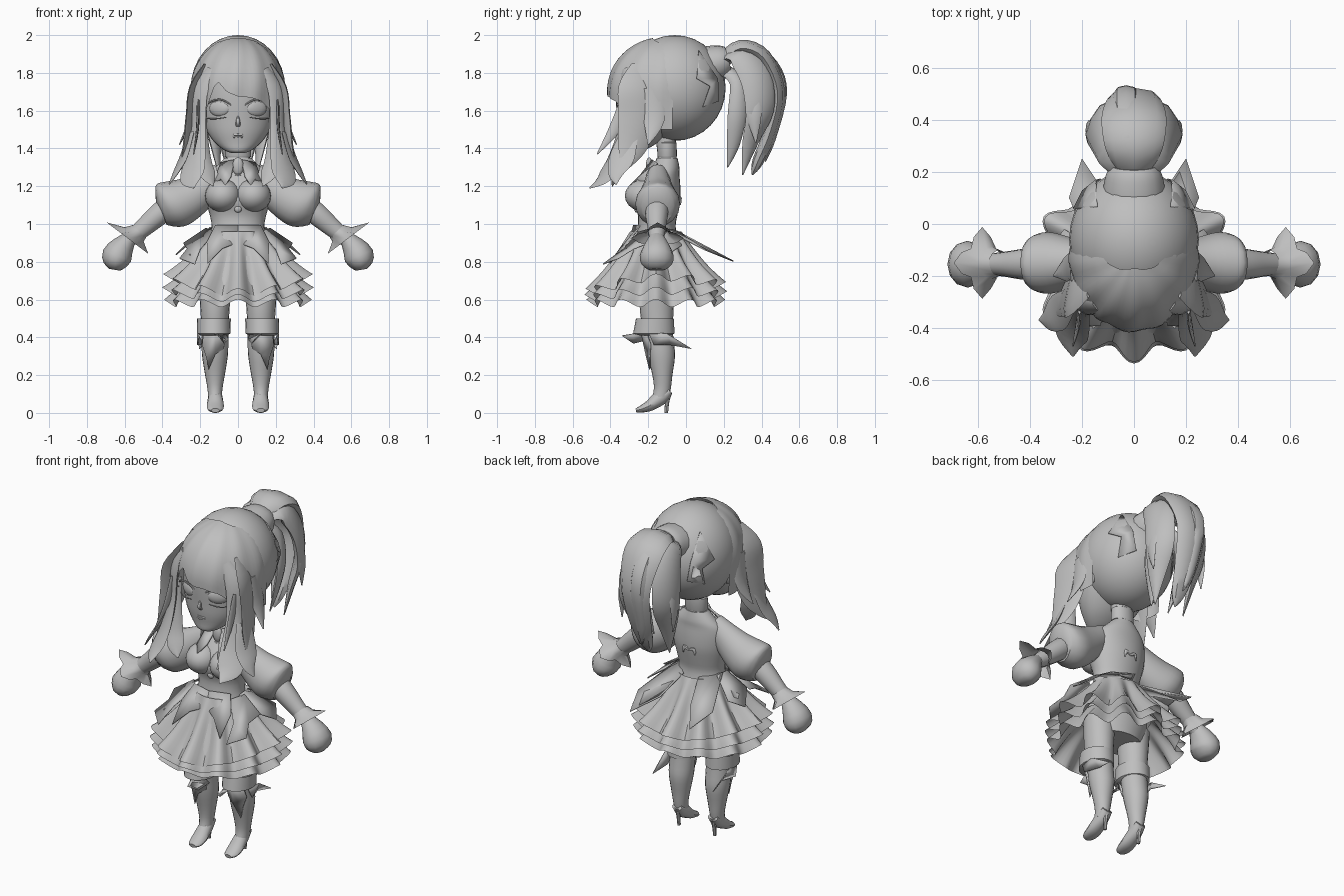
import bpy, bmesh, math
from mathutils import Vector as V

grey = bpy.data.materials.new("plain_grey")
grey.diffuse_color = (0.52, 0.52, 0.52, 1)


def make(name, verts, faces, mirror=False, thick=0):
    me = bpy.data.meshes.new(name)
    me.from_pydata([tuple(v) for v in verts], [], faces)
    bm = bmesh.new()
    bm.from_mesh(me)
    bmesh.ops.recalc_face_normals(bm, faces=bm.faces)
    bm.to_mesh(me)
    bm.free()
    me.materials.append(grey)
    ob = bpy.data.objects.new(name, me)
    bpy.context.collection.objects.link(ob)
    if thick:
        ob.modifiers.new("thickness", 'SOLIDIFY').thickness = thick
    if mirror:
        m = ob.modifiers.new("mirror", 'MIRROR')
        m.use_mirror_merge = False
    return ob


def skin(name, rings, mirror=False, caps=True, closed=True):
    """Bridge rows of equal point counts."""
    n = len(rings[0])
    faces = [(i * n + j, i * n + (j + 1) % n, (i + 1) * n + (j + 1) % n, (i + 1) * n + j)
             for i in range(len(rings) - 1) for j in range(n if closed else n - 1)]
    if caps and closed:
        faces += [tuple(range(n))[::-1], tuple(range((len(rings) - 1) * n, len(rings) * n))]
    return make(name, [p for r in rings for p in r], faces, mirror)


def smooth_path(rows, k=4):
    """Catmull-Rom through rows of numbers."""
    out, last = [], len(rows) - 1
    for i in range(last):
        p0, p1, p2, p3 = rows[max(i - 1, 0)], rows[i], rows[i + 1], rows[min(i + 2, last)]
        for s in range(k):
            t = s / k
            out.append([.5 * (2 * b + (c - a) * t + (2 * a - 5 * b + 4 * c - d) * t * t
                              + (3 * b - a - 3 * c + d) * t ** 3)
                        for a, b, c, d in zip(p0, p1, p2, p3)])
    return out + [list(rows[-1])]


def loft(name, rows, mirror=False, n=20, k=3, cx=0):
    """Upright form: rows of z, centre y, radius x, radius y."""
    rings = [[(cx + rx * math.cos(j * math.tau / n), cy + ry * math.sin(j * math.tau / n), z)
              for j in range(n)] for z, cy, rx, ry in smooth_path(rows, k)]
    return skin(name, rings, mirror)


def strand(name, rows, side=(1, 0, 0), mirror=True, n=8, k=4):
    """Swept form: rows of x, y, z, half width along side, half thickness."""
    pts = smooth_path(rows, k)
    rings = []
    for i, p in enumerate(pts):
        t = (V(pts[min(i + 1, len(pts) - 1)][:3]) - V(pts[max(i - 1, 0)][:3])).normalized()
        s = V(side)
        s = (s - t * s.dot(t)).normalized()
        u = t.cross(s)
        w, h = max(p[3], .002), max(p[4], .002)
        rings.append([V(p[:3]) + s * w * math.cos(a) + u * h * math.sin(a)
                      for a in (j * math.tau / n for j in range(n))])
    return skin(name, rings, mirror)


def ball(name, loc, radii, turn=0, mirror=False, seg=24):
    bpy.ops.mesh.primitive_uv_sphere_add(segments=seg, ring_count=seg // 2, location=(0, 0, 0))
    src = bpy.context.object
    c, s = math.cos(turn), math.sin(turn)
    verts = []
    for v in src.data.vertices:
        x, y, z = (a * b for a, b in zip(v.co, radii))
        verts.append((loc[0] + c * x - s * y, loc[1] + s * x + c * y, loc[2] + z))
    faces = [tuple(f.vertices) for f in src.data.polygons]
    bpy.data.objects.remove(src)
    return make(name, verts, faces, mirror)


def plate(name, pts, mirror=True, thick=.006):
    return make(name, pts, [tuple(range(len(pts)))], mirror, thick)


# Head and face
ball("skull_hair", (0, -.06, 1.72), (.25, .27, .28), seg=32)
loft("face", [(1.375, -.30, .03, .025), (1.388, -.285, .068, .06), (1.43, -.25, .122, .10),
              (1.49, -.22, .165, .14), (1.56, -.19, .192, .175), (1.63, -.18, .202, .19),
              (1.72, -.17, .205, .20), (1.82, -.16, .19, .19), (1.92, -.14, .12, .13)], n=28)
ball("eye", (.098, -.333, 1.612), (.06, .02, .043), .45, True, 16)
strand("upper_lash", [(.035, -.366, 1.63, .003, .003), (.09, -.362, 1.658, .005, .005),
                      (.15, -.335, 1.645, .005, .005), (.19, -.29, 1.60, .002, .002)], (0, 0, 1))
strand("lower_lash", [(.06, -.363, 1.565, .002, .002), (.12, -.345, 1.557, .003, .003),
                      (.2, -.28, 1.56, .002, .002)], (0, 0, 1))
strand("nose", [(0, -.358, 1.575, .005, .005), (0, -.37, 1.54, .012, .01),
                (0, -.358, 1.52, .014, .006)], mirror=False)
for z, w in ((1.472, .038), (1.46, .03)):
    strand("lip", [(-w, -.348, z, .003, .003), (0, -.36, z, .006, .005),
                   (w, -.348, z, .003, .003)], (0, 0, 1), False)
ball("ear", (.2, -.12, 1.6), (.03, .035, .055), 0, True, 12)

# Swept fringe, wrapped round the forehead from the parting
rings = []
COLS = 40
fringe_edge = [(-100, 1.50), (-70, 1.50), (-50, 1.56), (-38, 1.64), (-27, 1.76), (-14, 1.70),
               (0, 1.675), (15, 1.67), (30, 1.65), (45, 1.60), (70, 1.50), (100, 1.50)]
for r in range(13):
    row = []
    for c in range(COLS + 1):
        a = -100 + 200 * c / COLS
        for (a0, z0), (a1, z1) in zip(fringe_edge, fringe_edge[1:]):
            if a0 <= a <= a1:
                edge = z0 + (z1 - z0) * (a - a0) / (a1 - a0)
        t = r / 12
        top = math.radians(80 - 25 * (abs(a) / 100) ** 2)
        low = math.asin((edge - 1.7) / .29)
        e = top + (low - top) * t
        h = math.cos(e) if e > 0 else 1 + .05 * e
        g = math.radians(a)
        ripple = 1 + .015 * math.sin(a * .22 + 3 * t)
        row.append((.25 * h * math.sin(g) * ripple, -.12 - .295 * h * math.cos(g) * ripple,
                    1.70 + .29 * math.sin(e)))
    rings.append(row)
skin("fringe", rings, closed=False)

# Long locks framing the face
strand("side_lock", [(.17, -.24, 1.84, .05, .01), (.228, -.25, 1.72, .11, .018), (.245, -.25, 1.58, .11, .018),
                     (.265, -.28, 1.43, .085, .018), (.295, -.32, 1.32, .035, .008), (.31, -.33, 1.28, .002, .002)],
       (-.25, 1, 0))
strand("front_lock", [(.14, -.32, 1.82, .03, .01), (.2, -.32, 1.70, .05, .014), (.208, -.33, 1.52, .045, .015),
                      (.225, -.37, 1.36, .065, .015), (.245, -.43, 1.25, .07, .01), (.235, -.51, 1.19, .004, .003)],
       (.8, .6, 0))
strand("inner_lock", [(.19, -.31, 1.65, .025, .01), (.19, -.32, 1.5, .03, .012), (.18, -.34, 1.35, .04, .012),
                      (.16, -.37, 1.26, .045, .008), (.13, -.39, 1.2, .003, .003)], (.9, -.4, 0))
strand("forward_wisp", [(.21, -.32, 1.65, .03, .008), (.215, -.38, 1.5, .03, .008),
                        (.235, -.47, 1.37, .003, .003)], (0, 1, 0))
strand("rear_lock", [(.235, -.18, 1.72, .05, .01), (.255, -.17, 1.55, .055, .012),
                     (.31, -.2, 1.42, .003, .003)], (0, 1, 0))
strand("outer_wisp", [(.25, -.3, 1.48, .05, .01), (.29, -.34, 1.35, .07, .01), (.33, -.37, 1.27, .045, .008),
                      (.365, -.37, 1.21, .004, .003)], (.3, 1, 0))

# Hair tie, ribbon points and ponytail
strand("hair_tie", [(0, .1, 1.83, .115, .1), (0, .13, 1.84, .12, .105), (0, .19, 1.86, .108, .09),
                    (0, .225, 1.87, .09, .07)], mirror=False, n=16)
plate("ribbon_points", [(.145, .07, 1.92), (.15, .17, 1.77), (.13, .175, 1.65), (.19, .09, 1.62),
                        (.2, .13, 1.73), (.235, .06, 1.77)])
strand("tail_centre", [(0, .19, 1.86, .06, .04), (0, .29, 1.93, .11, .045), (0, .41, 1.88, .125, .045),
                       (0, .485, 1.7, .10, .04), (0, .45, 1.5, .08, .035), (0, .38, 1.33, .045, .03),
                       (0, .35, 1.26, .004, .004)], mirror=False)
strand("tail_side", [(.04, .2, 1.87, .04, .02), (.09, .29, 1.89, .08, .03), (.13, .37, 1.77, .09, .03),
                     (.14, .39, 1.6, .085, .03), (.12, .34, 1.43, .05, .02), (.1, .3, 1.26, .003, .003)], (-.5, 1, .4))
strand("tail_inner", [(.03, .2, 1.82, .04, .02), (.08, .27, 1.75, .04, .02), (.1, .27, 1.58, .05, .02),
                      (.08, .25, 1.42, .035, .015), (.06, .22, 1.3, .003, .003)], (-.2, 1, .2))
strand("tail_ridge", [(-.01, .22, 1.9, .03, .02), (-.02, .33, 1.945, .05, .025), (-.03, .46, 1.84, .05, .03),
                      (-.03, .51, 1.69, .045, .025), (-.02, .46, 1.45, .03, .015), (0, .42, 1.33, .003, .003)],
       mirror=False)
strand("tail_wisp", [(.15, .36, 1.72, .03, .01), (.175, .36, 1.58, .04, .012), (.17, .37, 1.43, .003, .003)], (0, 1, 0))

# Neck, bodice and collar
loft("neck", [(1.26, -.1, .075, .055), (1.36, -.1, .062, .05), (1.48, -.11, .062, .055)])
loft("neck_band", [(1.355, -.1, .068, .05), (1.36, -.1, .07, .052), (1.43, -.1, .068, .05),
                   (1.435, -.1, .06, .045)], k=1)
loft("bodice", [(1.35, -.1, .07, .055), (1.30, -.105, .12, .07), (1.26, -.12, .155, .085),
                (1.2, -.14, .172, .11), (1.13, -.155, .172, .125), (1.05, -.15, .15, .105),
                (.99, -.155, .14, .1), (.93, -.155, .15, .11), (.85, -.155, .18, .13),
                (.72, -.155, .19, .14), (.62, -.155, .15, .12)], n=28)
ball("bust", (.08, -.212, 1.15), (.096, .112, .088), 0, True, 20)
ball("button", (0, -.262, 1.08), (.02, .012, .02), 0, False, 12)
plate("collar_flap", [(.015, -.175, 1.335), (.09, -.15, 1.32), (.13, -.215, 1.2), (.09, -.255, 1.235),
                      (.065, -.29, 1.2), (.035, -.24, 1.25)], thick=.01)
ball("brooch", (0, -.195, 1.305), (.03, .018, .048), 0, False, 16)
plate("brooch_tail", [(0, -.2, 1.27), (.025, -.21, 1.25), (.015, -.245, 1.18), (0, -.25, 1.2)])
strand("back_bow", [(0, -.03, 1.12, .005, .005), (.03, -.028, 1.135, .012, .006),
                    (.04, -.03, 1.1, .003, .003)], (0, 0, 1))


# Puffed sleeves, arms, cuffs and fists
def tilted(x, z, ax, az, ry, spike=0, n=16):
    """Ring whose upright axis leans by (ax, az)."""
    out = []
    for a in (j * math.tau / n for j in range(n)):
        q = 1 + spike * math.cos(4 * a)
        out.append((x + ax * q * math.cos(a), -.15 + ry * q * math.sin(a), z + az * q * math.cos(a)))
    return out


sleeve_rows = [(.10, 1.245, .02, .07, .06), (.18, 1.185, .04, .085, .08), (.25, 1.14, .05, .1, .1),
               (.32, 1.11, .055, .115, .118), (.372, 1.1, .052, .115, .112), (.408, 1.095, .03, .1, .085)]
skin("sleeve", [tilted(*r) for r in smooth_path(sleeve_rows, 3)] + [tilted(.41, 1.07, .025, .05, .05)], True)
strand("arm", [(.33, -.15, 1.125, .06, .06), (.42, -.155, 1.05, .06, .06), (.5, -.155, .98, .048, .05),
               (.57, -.155, .92, .04, .04), (.6, -.155, .88, .04, .04)], (0, 1, 0), n=14)
skin("glove_cuff", [tilted(.52, .965, .038, .029, .048), tilted(.55, .945, .048, .036, .06, .05),
                    tilted(.585, .925, .086, .065, .108, .28)], True, caps=False)
strand("fist", [(.57, -.155, .93, .04, .035), (.607, -.155, .885, .068, .06), (.64, -.155, .832, .09, .08),
                (.65, -.155, .785, .08, .062), (.655, -.155, .758, .045, .03)], (0, 1, 0), n=12, k=2)


# Layered, folded skirt; the top layer lifts at the sides and back
def skirt(name, rows, folds, amp, lift=0., n=120):
    rows = smooth_path(rows, 4)
    rings = []
    for i, (r, z) in enumerate(rows):
        t = i / (len(rows) - 1)
        ring = []
        for j in range(n):
            a = j * math.tau / n
            wave = math.cos(folds * a + math.pi / 2 * (folds % 4))
            q = r + amp * t * wave
            ring.append((q * math.cos(a), -.16 + .94 * q * math.sin(a),
                         z + t * (.02 * wave + lift * (math.cos(2 * a) + .6 * math.sin(a)))))
        rings.append(ring)
    skin(name, rings, caps=False)


skirt("skirt_top_layer", [(.145, .96), (.2, .87), (.275, .77), (.36, .685)], 12, .036, .03)
skirt("skirt_middle_layer", [(.2, .83), (.295, .71), (.37, .63)], 12, .032, .015)
skirt("skirt_under_layer", [(.2, .77), (.3, .66), (.365, .58)], 12, .026)

# Pointed waist panels and tails
plate("front_panel", [(0, -.275, .99), (.12, -.24, .99), (.165, -.3, .9), (.16, -.4, .79), (.08, -.345, .87),
                      (0, -.3, .9)])
plate("side_panel", [(.12, -.25, .96), (.17, -.18, .98), (.29, -.2, .9), (.27, -.28, .87), (.31, -.36, .82),
                     (.23, -.44, .79), (.2, -.33, .87)])
plate("hip_panel", [(.15, -.2, .98), (.14, -.1, .98), (.27, -.02, .89), (.33, -.1, .84), (.27, -.2, .9)])
plate("back_tail", [(.15, -.14, .98), (.05, -.05, .96), (.1, .1, .86), (.2, .25, .8), (.25, .1, .86)])

# Legs, boots and heels
loft("leg", [(.72, -.15, .09, .09), (.56, -.155, .078, .09), (.45, -.15, .072, .08), (.38, -.14, .071, .075),
             (.3, -.13, .068, .072), (.2, -.125, .052, .053), (.13, -.125, .04, .045), (.08, -.135, .036, .045)],
     True, cx=.122)
loft("boot_cuff", [(.485, -.16, .07, .08), (.5, -.165, .09, .1), (.42, -.17, .088, .11), (.41, -.165, .07, .08)],
     True, k=1, cx=.128)
plate("boot_front_point", [(.06, -.22, .45), (.12, -.245, .45), (.18, -.22, .45), (.19, -.19, .36), (.17, -.195, .3),
                           (.155, -.195, .23), (.12, -.215, .31), (.075, -.2, .34)])
plate("boot_front_wing", [(.07, -.23, .43), (.12, -.28, .42), (.1, -.34, .41), (.07, -.28, .37), (.05, -.2, .39)])
plate("boot_side_wing", [(.2, -.2, .43), (.21, -.1, .42), (.2, .03, .34), (.18, -.08, .36), (.21, -.17, .36)])
strand("shoe", [(.12, -.085, .115, .032, .02), (.12, -.13, .085, .038, .04), (.12, -.19, .04, .045, .03),
                (.12, -.24, .019, .04, .018), (.12, -.265, .013, .022, .011)], n=12)
strand("heel", [(.12, -.095, .11, .024, .022), (.12, -.1, .06, .013, .012), (.12, -.105, 0, .009, .01)], n=8)

# Smooth shading with crisp edges
for ob in bpy.context.scene.objects:
    ob.select_set(True)
    bpy.context.view_layer.objects.active = ob
bpy.ops.object.shade_smooth_by_angle(angle=math.radians(40))
